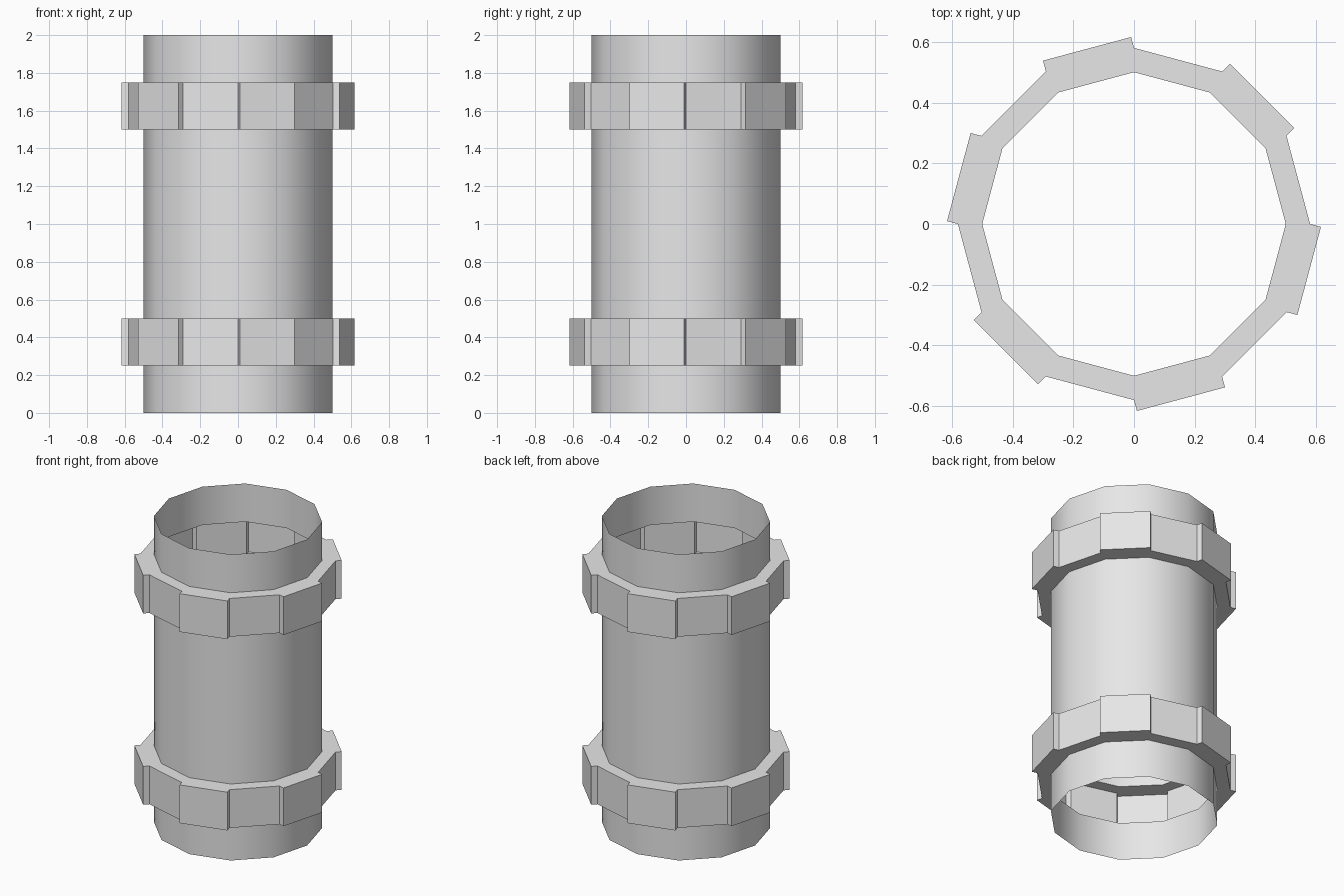
import bpy
import bmesh
from math import cos, sin, tau, radians

SIDES = 12
TUBE_R = 0.5
COLLAR_R = 0.58
RAISE = 0.037

if "Cube" in bpy.data.objects:
    bpy.data.objects.remove(bpy.data.objects["Cube"], do_unlink=True)

# Plain grey for the whole model
grey = bpy.data.materials.new("light grey")
grey.use_nodes = True
grey.diffuse_color = (0.8, 0.8, 0.8, 1)
grey.node_tree.nodes["Principled BSDF"].inputs["Base Color"].default_value = grey.diffuse_color


def lathe(name, profile, raised_panels=False):
    """Open thin shell turned from (radius, height) points."""
    bm = bmesh.new()
    rings = [[bm.verts.new((r * cos(tau * k / SIDES), r * sin(tau * k / SIDES), z))
              for k in range(SIDES)] for r, z in profile]
    panels = []
    for low, high in zip(rings, rings[1:]):
        for k in range(SIDES):
            n = (k + 1) % SIDES
            face = bm.faces.new((low[k], low[n], high[n], high[k]))
            face.smooth = True
            face.normal_update()
            # every second upright panel of a collar stands out
            if raised_panels and k % 2 and abs(face.normal.z) < 0.5:
                panels.append(face)
    if panels:
        for face in bmesh.ops.extrude_discrete_faces(bm, faces=panels)["faces"]:
            face.normal_update()
            bmesh.ops.translate(bm, verts=face.verts, vec=face.normal * RAISE)
    mesh = bpy.data.meshes.new(name)
    bm.to_mesh(mesh)
    bm.free()
    mesh.materials.append(grey)
    obj = bpy.data.objects.new(name, mesh)
    bpy.context.collection.objects.link(obj)
    bpy.ops.object.select_all(action="DESELECT")
    obj.select_set(True)
    bpy.context.view_layer.objects.active = obj
    bpy.ops.object.shade_smooth_by_angle(angle=radians(35))
    return obj


# Smooth tube lengths, interrupted where the hollow collars sit
for part, z0, z1 in (("bottom", 0, 0.25), ("middle", 0.5, 1.5), ("top", 1.75, 2)):
    lathe(part + "_tube", [(TUBE_R, z0), (TUBE_R, z1)])

# Hollow collars with alternating raised panels
for part, z0 in (("lower", 0.25), ("upper", 1.5)):
    z1 = z0 + 0.25
    lathe(part + "_collar",
          [(TUBE_R, z0), (COLLAR_R, z0), (COLLAR_R, z1), (TUBE_R, z1)], True)
